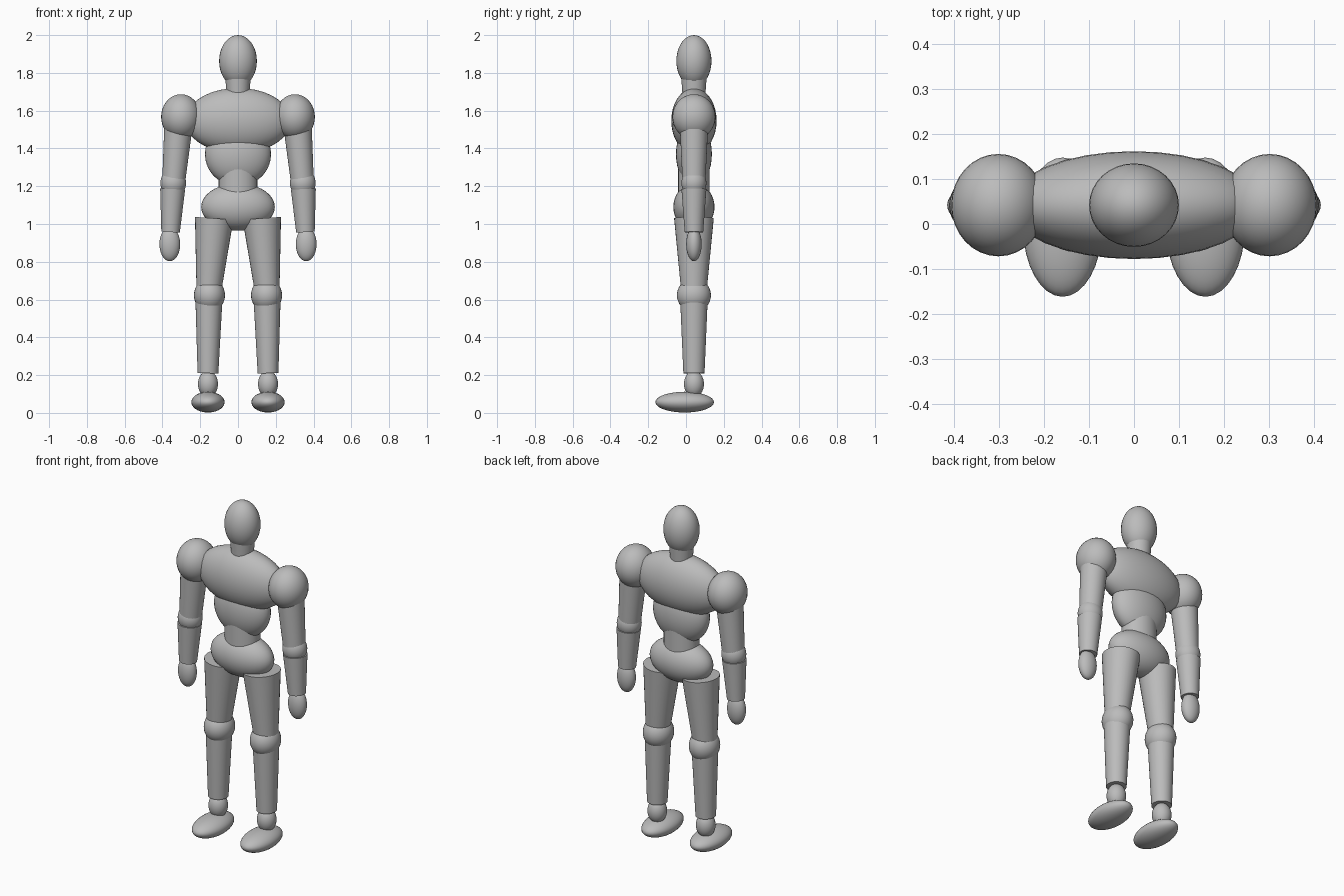
import bpy
import math
from mathutils import Vector

cube = bpy.data.objects.get("Cube")
if cube:
    bpy.data.objects.remove(cube, do_unlink=True)

# Single plain grey for the whole figure
grey = bpy.data.materials.new("plain_grey")
grey.use_nodes = True
COLOUR = (0.5, 0.5, 0.5, 1.0)
grey.diffuse_color = COLOUR
grey.node_tree.nodes["Principled BSDF"].inputs["Base Color"].default_value = COLOUR

BODY_Y = 0.042  # depth of the body's centre line


def finish(name):
    obj = bpy.context.object
    obj.name = name
    obj.data.materials.append(grey)
    bpy.ops.object.shade_smooth_by_angle(angle=math.radians(40))
    return obj


def ellipsoid(name, x, z, radii, y=BODY_Y):
    bpy.ops.mesh.primitive_uv_sphere_add(segments=32, ring_count=18, radius=1, location=(x, y, z))
    bpy.context.object.scale = radii
    return finish(name)


def limb(name, top, bottom, r_top, r_bottom, depth=1.0):
    """Tapered cylinder between two (x, z) joints; depth scales it front to back."""
    a = Vector((bottom[0], BODY_Y, bottom[1]))
    b = Vector((top[0], BODY_Y, top[1]))
    axis = b - a
    bpy.ops.mesh.primitive_cone_add(vertices=32, radius1=r_bottom, radius2=r_top,
                                    depth=axis.length, location=(a + b) / 2,
                                    rotation=(0, math.atan2(axis.x, axis.z), 0))
    bpy.context.object.scale.y = depth
    return finish(name)


# Head and torso
ellipsoid("head", 0, 1.863, (0.10, 0.093, 0.137))
limb("neck", (0, 1.80), (0, 1.65), 0.069, 0.058)
ellipsoid("chest", 0, 1.547, (0.28, 0.12, 0.173))
ellipsoid("abdomen", 0, 1.37, (0.175, 0.095, 0.17))
limb("waist", (0, 1.32), (0, 1.12), 0.102, 0.102, 0.82)
ellipsoid("pelvis", 0, 1.09, (0.195, 0.109, 0.125))

# Arms and legs, mirrored
for side, s in (("left", 1), ("right", -1)):
    ellipsoid(side + "_shoulder", s * 0.302, 1.567, (0.105, 0.114, 0.12))
    limb(side + "_upper_arm", (s * 0.317, 1.50), (s * 0.340, 1.23), 0.074, 0.061)
    ellipsoid(side + "_elbow", s * 0.343, 1.217, (0.068, 0.066, 0.075))
    limb(side + "_forearm", (s * 0.346, 1.185), (s * 0.357, 0.957), 0.066, 0.049)
    ellipsoid(side + "_hand", s * 0.361, 0.893, (0.055, 0.041, 0.09))

    limb(side + "_thigh", (s * 0.126, 1.03), (s * 0.154, 0.65), 0.102, 0.066, 1.03)
    ellipsoid(side + "_knee", s * 0.151, 0.623, (0.082, 0.09, 0.09))
    limb(side + "_shin", (s * 0.154, 0.59), (s * 0.159, 0.21), 0.071, 0.055, 1.02)
    ellipsoid(side + "_ankle", s * 0.159, 0.153, (0.053, 0.053, 0.07))
    ellipsoid(side + "_foot", s * 0.159, 0.057, (0.088, 0.155, 0.055), y=-0.007)
